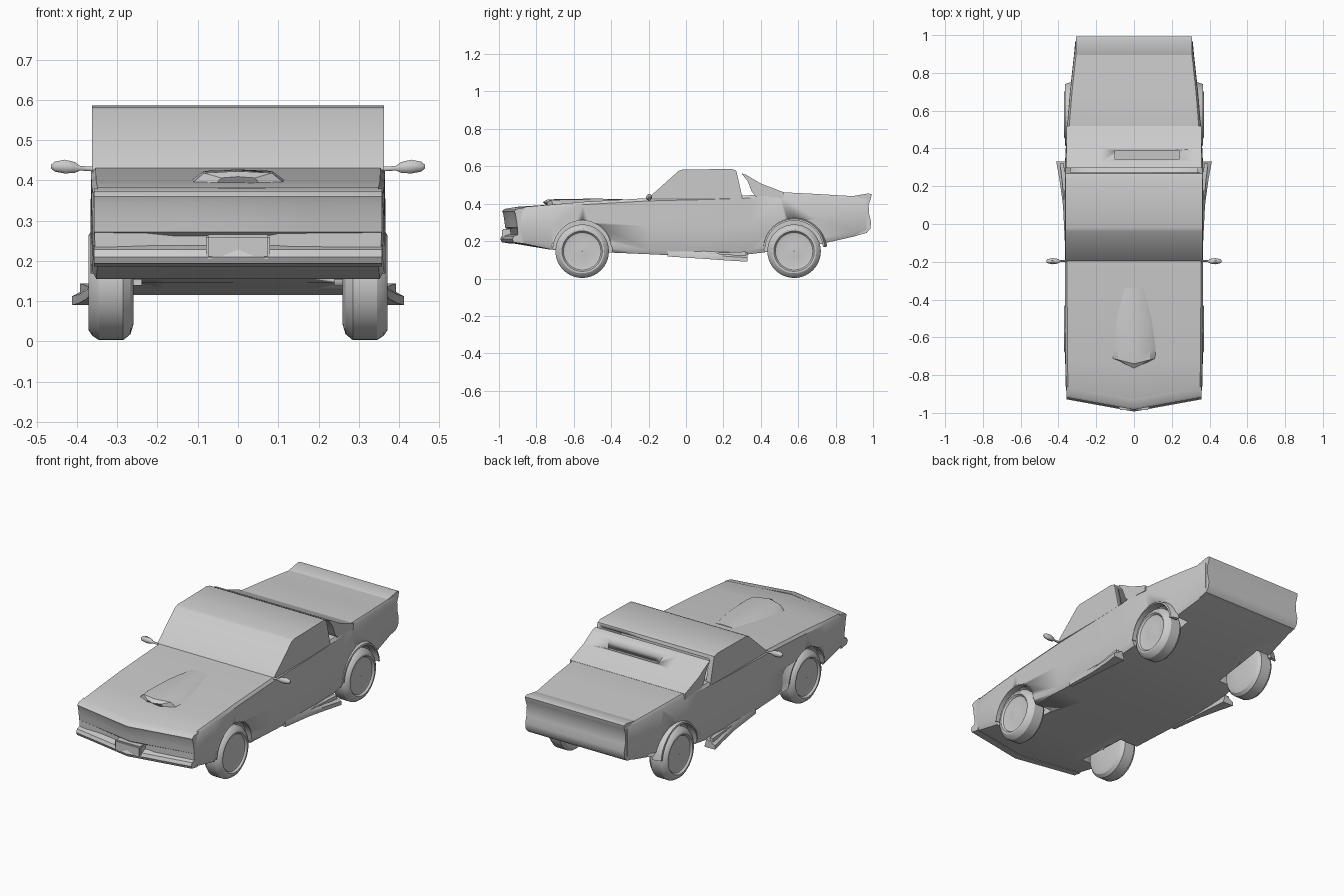
import bpy, bmesh, math
from mathutils import Matrix, Vector

if "Cube" in bpy.data.objects:
    bpy.data.objects.remove(bpy.data.objects["Cube"])

GREY = (0.6, 0.6, 0.6, 1)
grey = bpy.data.materials.new("plain grey")
grey.use_nodes = True
grey.diffuse_color = GREY
grey.node_tree.nodes["Principled BSDF"].inputs["Base Color"].default_value = GREY


def finish(name, bm, angle=35):
    bmesh.ops.recalc_face_normals(bm, faces=bm.faces)
    mesh = bpy.data.meshes.new(name)
    bm.to_mesh(mesh)
    bm.free()
    mesh.materials.append(grey)
    ob = bpy.data.objects.new(name, mesh)
    bpy.context.collection.objects.link(ob)
    bpy.ops.object.select_all(action="DESELECT")
    ob.select_set(True)
    bpy.context.view_layer.objects.active = ob
    bpy.ops.object.shade_smooth_by_angle(angle=math.radians(angle))
    return ob


def loft(name, rings, angle=35, closed=False):
    """Skin a row of equal closed rings and cap the ends."""
    bm = bmesh.new()
    loops = [[bm.verts.new(p) for p in ring] for ring in rings]
    n = len(loops[0])
    pairs = list(zip(loops, loops[1:])) + ([(loops[-1], loops[0])] if closed else [])
    for a, b in pairs:
        for i in range(n):
            j = (i + 1) % n
            bm.faces.new((a[i], a[j], b[j], b[i]))
    if not closed:
        bm.faces.new(loops[0])
        bm.faces.new(loops[-1])
    return finish(name, bm, angle)


def sweep(name, profile, half, vee=0, angle=35):
    """Sweep a (y, z) side profile across the car, optionally in a V."""
    fr = [-1, -0.5, 0, 0.5, 1]
    return loft(name, [[(f * half, y - vee * (1 - abs(f)), z) for y, z in profile]
                       for f in fr], angle)


def box(name, lo, hi, bevel=0.0):
    bm = bmesh.new()
    bmesh.ops.create_cube(bm, size=1)
    for v in bm.verts:
        v.co = [(a + b) / 2 + c * (b - a) for a, b, c in zip(lo, hi, v.co)]
    if bevel:
        bmesh.ops.bevel(bm, geom=bm.edges[:], offset=bevel, segments=2, affect="EDGES")
    return finish(name, bm)


def cut(target, cutter):
    cutter.hide_render = True
    mod = target.modifiers.new("cut", "BOOLEAN")
    mod.operation, mod.solver, mod.object = "DIFFERENCE", "EXACT", cutter
    bpy.ops.object.select_all(action="DESELECT")
    target.select_set(True)
    bpy.context.view_layer.objects.active = target
    bpy.ops.object.modifier_apply(modifier=mod.name)
    bpy.data.objects.remove(cutter)


def lathe(name, profile, x, y, z, side, steps=40):
    """Turn an (offset, radius) profile around an axis along x."""
    rings = []
    for i in range(steps):
        a = math.tau * i / steps
        rings.append([(side * (x + o), y + r * math.cos(a), z + r * math.sin(a))
                      for o, r in profile])
    return loft(name, rings, 30, closed=True)


# Main body: y, half width, bottom, top, depth of nose V
stations = [(-.90, .355, .195, .365, .06), (-.86, .36, .185, .383, .05),
            (-.72, .363, .155, .395, .01), (-.55, .364, .145, .41, 0),
            (-.2, .365, .13, .43, 0), (.1, .365, .115, .437, 0),
            (.34, .363, .13, .445, 0), (.5, .355, .15, .462, 0),
            (.7, .338, .18, .452, 0), (.9, .316, .225, .44, 0),
            (.965, .31, .245, .437, 0)]


def body_ring(y, w, zb, zt, vee):
    flat = [-.97, -.5, 0, .5, .97]
    low, mid, high = zb + .022, (zb + zt) / 2, zt - .015
    pts = [(f, zb) for f in flat] + [(1, low), (1.004, mid), (1, high)]
    pts += [(-f, zt) for f in flat] + [(-1, high), (-1.004, mid), (-1, low)]
    return [(f * w, y - vee * (1 - min(1, abs(f))), z) for f, z in pts]


body = loft("body", [body_ring(*s) for s in stations])

# Wheel wells and wheels
tyre = [(-.055, .03), (-.055, .105), (-.048, .128), (-.03, .143), (.03, .143),
        (.047, .132), (.056, .118), (.056, .108), (.046, .1), (.042, .085), (.048, .03)]
tyre_closed = [(-.055, .001)] + tyre + [(.048, .001)]
for side, label in ((1, "left"), (-1, "right")):
    for y, end in ((-.555, "front"), (.578, "rear")):
        well = [(-.075, .001), (-.075, .16), (.12, .16), (.12, .001)]
        cut(body, lathe("well_cutter", well, .315, y, .155, side, 32))
        lathe(f"{end}_{label}_wheel", tyre_closed, .315, y, .146, side)

# Raised arch lips over the wheels
for side, label in ((1, "left"), (-1, "right")):
    for y, end, w in ((-.555, "front", .362), (.578, "rear", .35)):
        rings = []
        for i in range(17):
            a = math.radians(5 + 170 * i / 16)
            rings.append([(side * x, y + r * math.cos(a), .155 + r * math.sin(a))
                          for x, r in ((w - .03, .155), (.366, .155),
                                       (.364, .164), (w - .03, .178))])
        loft(f"{end}_{label}_arch", rings)

# Nose: hood lip, recessed face and bumper swept in a V
nose = [(-.86, .38), (-.905, .372), (-.918, .36), (-.912, .345), (-.905, .30),
        (-.902, .272), (-.888, .262), (-.888, .238), (-.92, .228),
        (-.928, .21), (-.92, .194), (-.87, .186)]
sweep("nose_face", nose, .358, .065)
box("front_plate_block", (-.08, -.985, .205), (.08, -.92, .265), .006)

# Hood scoop
scoop = [(-.765, .012, .06), (-.74, .024, .12), (-.66, .022, .125),
         (-.5, .014, .11), (-.34, .003, .07)]
rings = []
for y, h, w in scoop:
    base = .41 + (y + .55) * .06
    rings.append([(f * w, y + .03 * abs(f) * (y < -.7), base - .02 + k * (h + .02))
                  for f, k in ((-1.1, 0), (-.7, .9), (0, 1), (.7, .9), (1.1, 0))])
loft("hood_scoop", rings)

# Cabin: windshield, roof and sides, hollow at the back
cabin_side = [(-.2, .425), (-.185, .445), (-.04, .575), (-.02, .582), (.24, .586),
              (.268, .578), (.275, .55), (.3, .44), (.3, .425)]
cabin = sweep("cabin", cabin_side, .363)
cut(cabin, box("cavity_cutter", (-.335, .1, .45), (.335, .5, .56)))

# Sloping rear panel with a slot behind the roof
slope = [(.296, .563), (.32, .555), (.40, .508), (.52, .462), (.52, .43),
         (.37, .44), (.35, .468), (.33, .52)]
panel = sweep("rear_slope", slope, .358)
cut(panel, box("slot_cutter", (-.1, .345, .4), (.24, .39, .6)))

# Tail: spoiler lip and bumper
tail = [(.88, .435), (.90, .442), (.975, .455), (.993, .45), (.988, .425),
        (.976, .395), (.98, .34), (.99, .30), (.985, .265), (.965, .243), (.88, .225)]
sweep("tail_panel", tail, .308)

# Side sills, flaring outward ahead of the rear wheels, and mirrors
for side, label in ((1, "left"), (-1, "right")):
    sill = [(-.1, .366, .118), (.1, .376, .105), (.24, .395, .095), (.33, .412, .09)]
    loft(f"{label}_sill", [[(side * .345, y, z), (side * x, y, z),
                            (side * x, y, z + .022), (side * .36, y, z + .05)]
                           for y, x, z in sill])
    shape = [(.36, .006, .428), (.392, .006, .43), (.405, .014, .432),
             (.43, .018, .434), (.455, .013, .434), (.464, .005, .434)]
    loft(f"{label}_mirror", [[(side * x, -.197 + .9 * r * math.cos(a),
                               z + r * math.sin(a))
                              for a in (math.tau * i / 10 for i in range(10))]
                             for x, r, z in shape])
    # Upright blade running along the belt line beside the roof
    blade = [(.06, .366, .012), (.22, .38, .02), (.32, .392, .024)]
    loft(f"{label}_sill_guard", [[(side * (x - .02), y, .12 - h), (side * x, y, .12 - h),
                                  (side * x, y, .12 + h), (side * (x - .02), y, .12 + h)]
                                 for y, x, h in blade])
